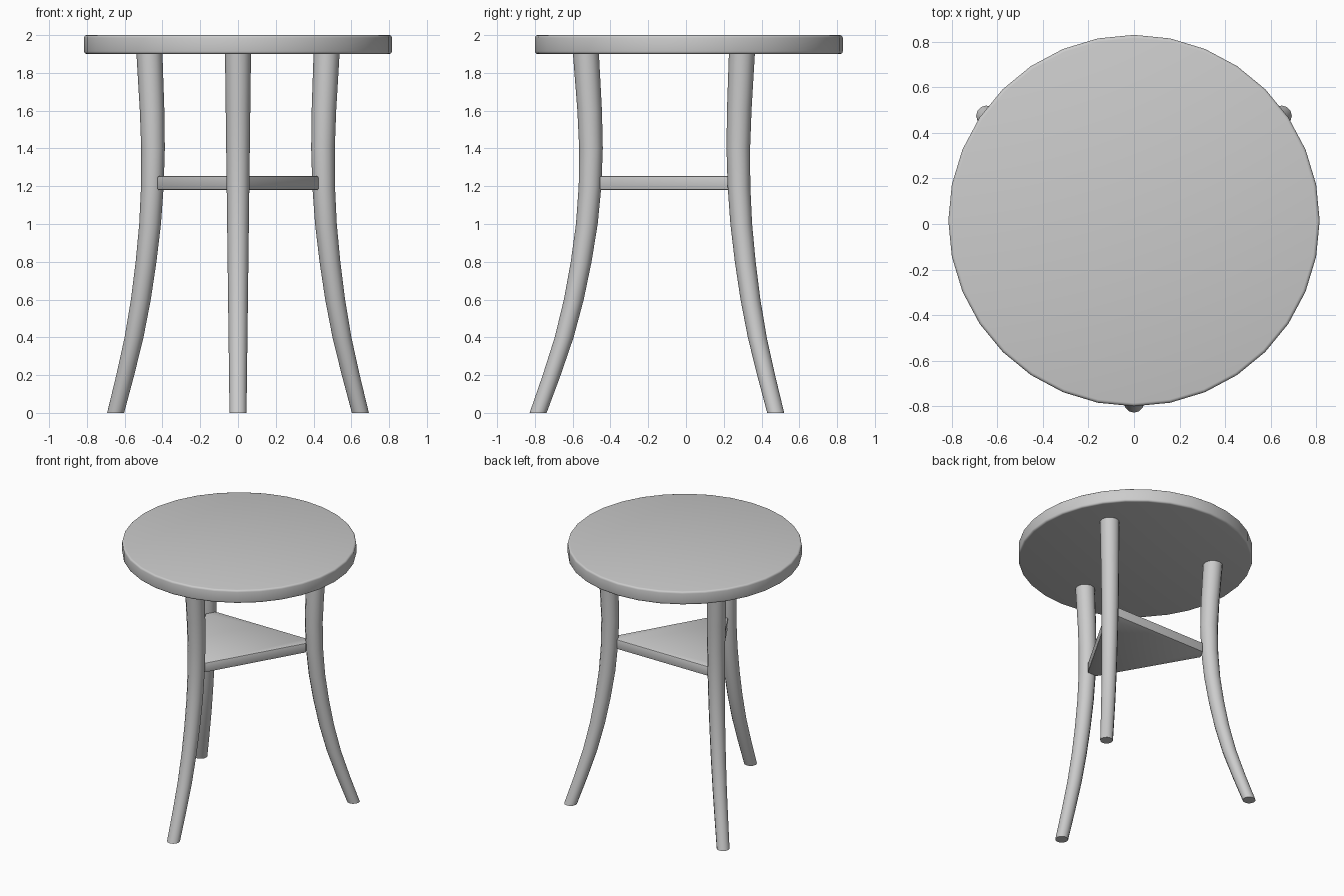
import bpy, bmesh, math
from mathutils import Vector

if "Cube" in bpy.data.objects:
    bpy.data.objects.remove(bpy.data.objects["Cube"], do_unlink=True)

grey = bpy.data.materials.new("plain grey")
grey.use_nodes = True
colour = (0.6, 0.6, 0.6, 1)
grey.diffuse_color = colour
grey.node_tree.nodes["Principled BSDF"].inputs["Base Color"].default_value = colour

CENTRE = Vector((0, 0.015))


def make_object(name, bm, bevel=0, segments=2):
    bmesh.ops.recalc_face_normals(bm, faces=bm.faces)
    mesh = bpy.data.meshes.new(name)
    bm.to_mesh(mesh)
    bm.free()
    obj = bpy.data.objects.new(name, mesh)
    bpy.context.collection.objects.link(obj)
    mesh.materials.append(grey)
    bpy.ops.object.select_all(action='DESELECT')
    obj.select_set(True)
    bpy.context.view_layer.objects.active = obj
    if bevel:
        mod = obj.modifiers.new("soft edges", 'BEVEL')
        mod.width = bevel
        mod.segments = segments
        mod.limit_method = 'ANGLE'
        mod.angle_limit = math.radians(40)
        bpy.ops.object.modifier_apply(modifier=mod.name)
    bpy.ops.object.shade_smooth_by_angle(angle=math.radians(35))
    return obj


def loft(rings):
    """Skin a list of equal point rings and cap both ends."""
    bm = bmesh.new()
    loops = [[bm.verts.new(p) for p in ring] for ring in rings]
    for low, high in zip(loops, loops[1:]):
        for i in range(len(low)):
            j = (i + 1) % len(low)
            bm.faces.new((low[i], low[j], high[j], high[i]))
    bm.faces.new(loops[0][::-1])
    bm.faces.new(loops[-1])
    return bm


def circle(x, y, z, radius, sides):
    turns = [math.tau * i / sides for i in range(sides)]
    return [(x + radius * math.cos(t), y + radius * math.sin(t), z) for t in turns]


# Round seat
seat_rings = [circle(CENTRE.x, CENTRE.y, z, 0.815, 32) for z in (1.9, 2.0)]
make_object("seat", loft(seat_rings), bevel=0.014, segments=3)

# Triangular shelf with blunt corners that meet the legs
outline = []
for degrees in (-90, 30, 150):
    a = math.radians(degrees)
    out = Vector((math.cos(a), math.sin(a)))
    side = Vector((-out.y, out.x))
    outline += [CENTRE + out * 0.47 + side * s for s in (-0.04, 0.04)]
shelf_rings = [[(p.x, p.y, z) for p in outline] for z in (1.18, 1.253)]
make_object("shelf", loft(shelf_rings), bevel=0.007)

# Curved, tapering legs: height and outward shift from the top of the leg
LEG_CURVE = [(0, 0.253), (0.2, 0.181), (0.4, 0.115), (0.6, 0.064), (0.8, 0.025),
             (1.0, -0.005), (1.2, -0.022), (1.4, -0.027), (1.6, -0.02), (1.905, 0)]
LEGS = {
    "front_leg": (Vector((0, -0.53)), -90),
    "back_left_leg": (Vector((0.469, 0.296)), 45),
    "back_right_leg": (Vector((-0.469, 0.296)), 135),
}
for name, (top, degrees) in LEGS.items():
    a = math.radians(degrees)
    out = Vector((math.cos(a), math.sin(a)))
    rings = []
    for z, shift in LEG_CURVE:
        p = top + out * shift
        rings.append(circle(p.x, p.y, z, 0.045 + 0.0125 * z, 12))
    make_object(name, loft(rings))
